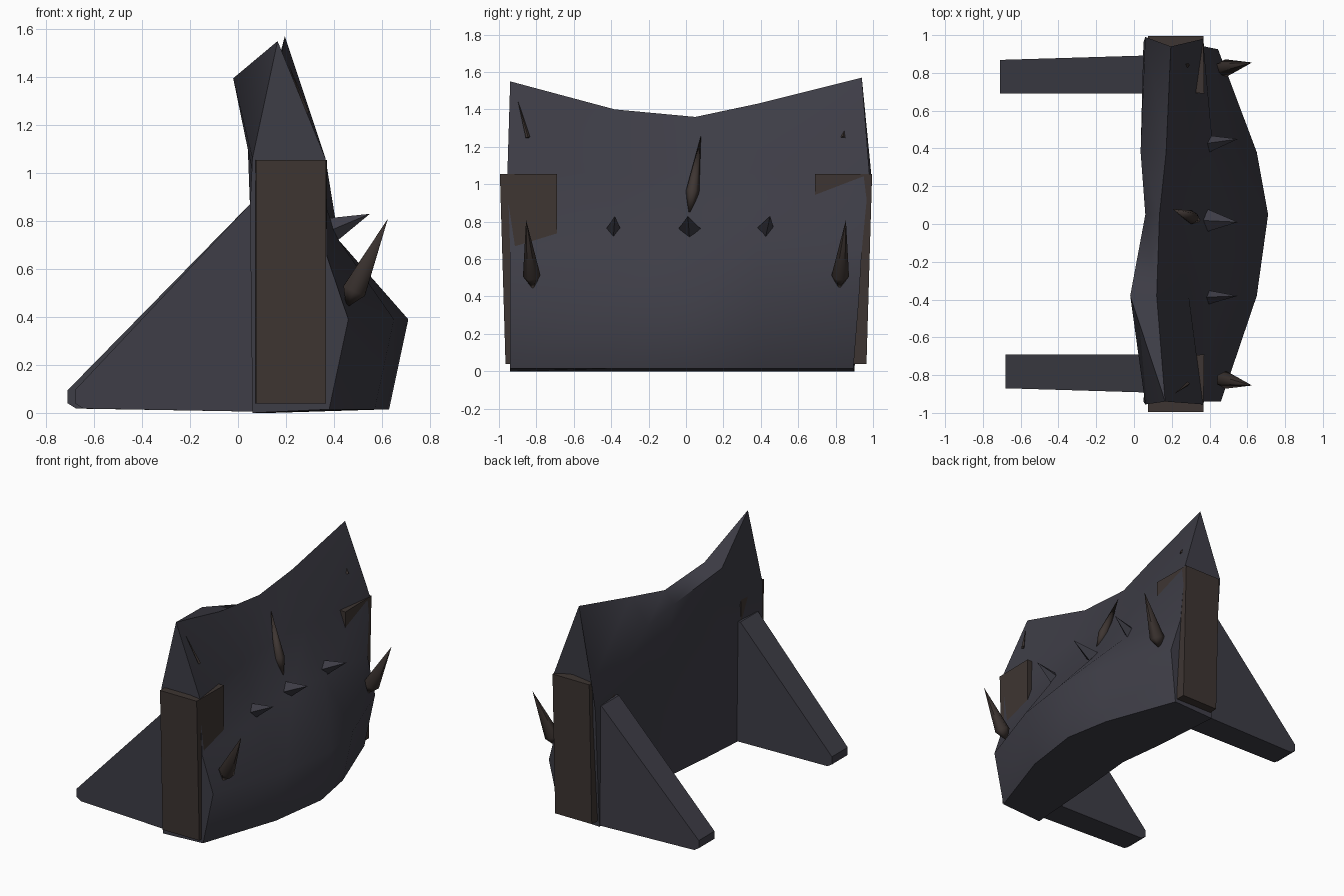
import bpy, bmesh, math
from mathutils import Vector

if "Cube" in bpy.data.objects:
    bpy.data.objects.remove(bpy.data.objects["Cube"])


def material(name, rgb):
    m = bpy.data.materials.new(name)
    m.diffuse_color = (*rgb, 1)
    m.use_nodes = True
    m.node_tree.nodes["Principled BSDF"].inputs["Base Color"].default_value = m.diffuse_color
    return m


SLATE = material("dark slate", (0.048, 0.047, 0.062))
BROWN = material("dark brown", (0.048, 0.036, 0.032))


def finish(name, bm, mat, angle=30):
    bmesh.ops.recalc_face_normals(bm, faces=bm.faces)
    mesh = bpy.data.meshes.new(name)
    bm.to_mesh(mesh)
    bm.free()
    ob = bpy.data.objects.new(name, mesh)
    bpy.context.collection.objects.link(ob)
    mesh.materials.append(mat)
    bpy.context.view_layer.objects.active = ob
    ob.select_set(True)
    bpy.ops.object.shade_smooth_by_angle(angle=math.radians(angle))
    ob.select_set(False)
    return ob


def loft(name, rings, mat, angle=30, split=()):
    """Skin closed rings of equal length, cap both ends; strips in split become triangles."""
    bm = bmesh.new()
    vs = [[bm.verts.new(p) for p in ring] for ring in rings]
    n = len(vs[0])
    for a, b in zip(vs, vs[1:]):
        for i in range(n):
            j = (i + 1) % n
            if i in split:
                bm.faces.new((a[i], a[j], b[j]))
                bm.faces.new((a[i], b[j], b[i]))
            else:
                bm.faces.new((a[i], a[j], b[j], b[i]))
    bm.faces.new(vs[0])
    bm.faces.new(vs[-1])
    return finish(name, bm, mat, angle)


def horn(name, base, tip, radius, mat, sides=6, flat=1.0, butt=0.0):
    """Pointed horn from base to tip, with an optional short blunt root."""
    base, tip = Vector(base), Vector(tip)
    axis = (tip - base).normalized()
    u = Vector((0, 1, 0))
    u = (u - axis * u.dot(axis)).normalized()
    v = axis.cross(u)
    bm = bmesh.new()
    ring = []
    for i in range(sides):
        a = math.tau * i / sides
        ring.append(bm.verts.new(base + u * radius * math.cos(a) + v * radius * flat * math.sin(a)))
    end, root = bm.verts.new(tip), bm.verts.new(base - axis * butt)
    for i in range(sides):
        j = (i + 1) % sides
        bm.faces.new((ring[i], ring[j], end))
        bm.faces.new((ring[j], ring[i], root))
    return finish(name, bm, mat, 62 if sides > 4 else 20)


# Curved wall: y, bottom x, bulge x, shoulder, upper front, ridge, upper back, back middle x, foot x
stations = [
    (-0.94, 0.38, 0.46, (0.372, 0.65), (0.365, 1.06), (0.165, 1.55), (0.06, 1.06), 0.05, 0.06),
    (-0.38, 0.57, 0.65, (0.42, 0.72), (0.29, 1.06), (0.12, 1.40), (-0.02, 1.395), 0.09, 0.10),
    (0.05, 0.63, 0.71, (0.40, 0.74), (0.25, 1.06), (0.135, 1.36), (0.06, 1.28), 0.14, 0.14),
    (0.38, 0.57, 0.65, (0.42, 0.72), (0.28, 1.06), (0.17, 1.43), (0.035, 1.26), 0.10, 0.10),
    (0.94, 0.38, 0.445, (0.372, 0.65), (0.365, 1.06), (0.195, 1.57), (0.06, 1.06), 0.05, 0.06),
]
rings = []
for y, bot, bulge, sh, up, ridge, back, mid, foot in stations:
    prof = [(foot, 0.0), (bot, 0.015), (bulge, 0.39), sh, up, ridge, back, (mid, 0.86)]
    rings.append([(x, y, z) for x, z in prof])
# The ends lean: the back end is drawn in at the foot and flares over its pillar
for k, y in enumerate((0.90, 0.895, 0.925, 0.94, 0.98, 0.94, 0.99, 0.96)):
    rings[-1][k] = (rings[-1][k][0], y, rings[-1][k][2])
for k in (4, 6):
    rings[0][k] = (rings[0][k][0], -0.955, rings[0][k][2])
loft("wall", rings, SLATE, 56, split=(5,))

# Corner pillars and triangular rear buttresses
for side, label in ((-1, "front"), (1, "back")):
    levels = [(0.04, 0.965), (1.055, 0.995)]
    loft(label + "_pillar",
         [[(0.065, side * 0.72, z), (0.372, side * 0.69, z),
           (0.367, side * yo, z), (0.075, side * yo, z)] for z, yo in levels], BROWN)

    tipx = -0.68 if side < 0 else -0.71
    prof = [(0.08, 0.005), (tipx + 0.035, 0.018), (tipx, 0.04), (tipx, 0.095), (0.05, 0.87), (0.08, 0.87)]
    inner = [(x, side * 0.69, z) for x, z in prof]
    outer = [(x, side * (0.89 + 0.03 * x), z) for x, z in prof]
    loft(label + "_buttress", [inner, outer], SLATE, 20)

    # Large outward horn and small sliver near each peak
    horn(label + "_horn", (0.485, side * 0.825, 0.51), (0.625, side * 0.855, 0.81),
         0.047, BROWN, 6, 1.2, 0.08)

horn("front_peak_sliver", (0.285, -0.845, 1.25), (0.213, -0.90, 1.45), 0.012, BROWN, 4)
horn("back_peak_sliver", (0.285, 0.84, 1.25), (0.24, 0.855, 1.33), 0.012, BROWN, 4)

# Horn lying up the middle of the wall
horn("middle_horn", (0.305, 0.035, 0.96), (0.205, 0.08, 1.26), 0.036, BROWN, 6, 1.0, 0.15)

# Row of short faceted spikes
for name, y, ty, w in (("left_spike", -0.39, -0.38, 0.045),
                       ("middle_spike", 0.02, 0.01, 0.07),
                       ("right_spike", 0.42, 0.45, 0.055)):
    horn(name, (0.36, y, 0.75), (0.55, ty, 0.83), w, SLATE, 4, 0.062 / w)
